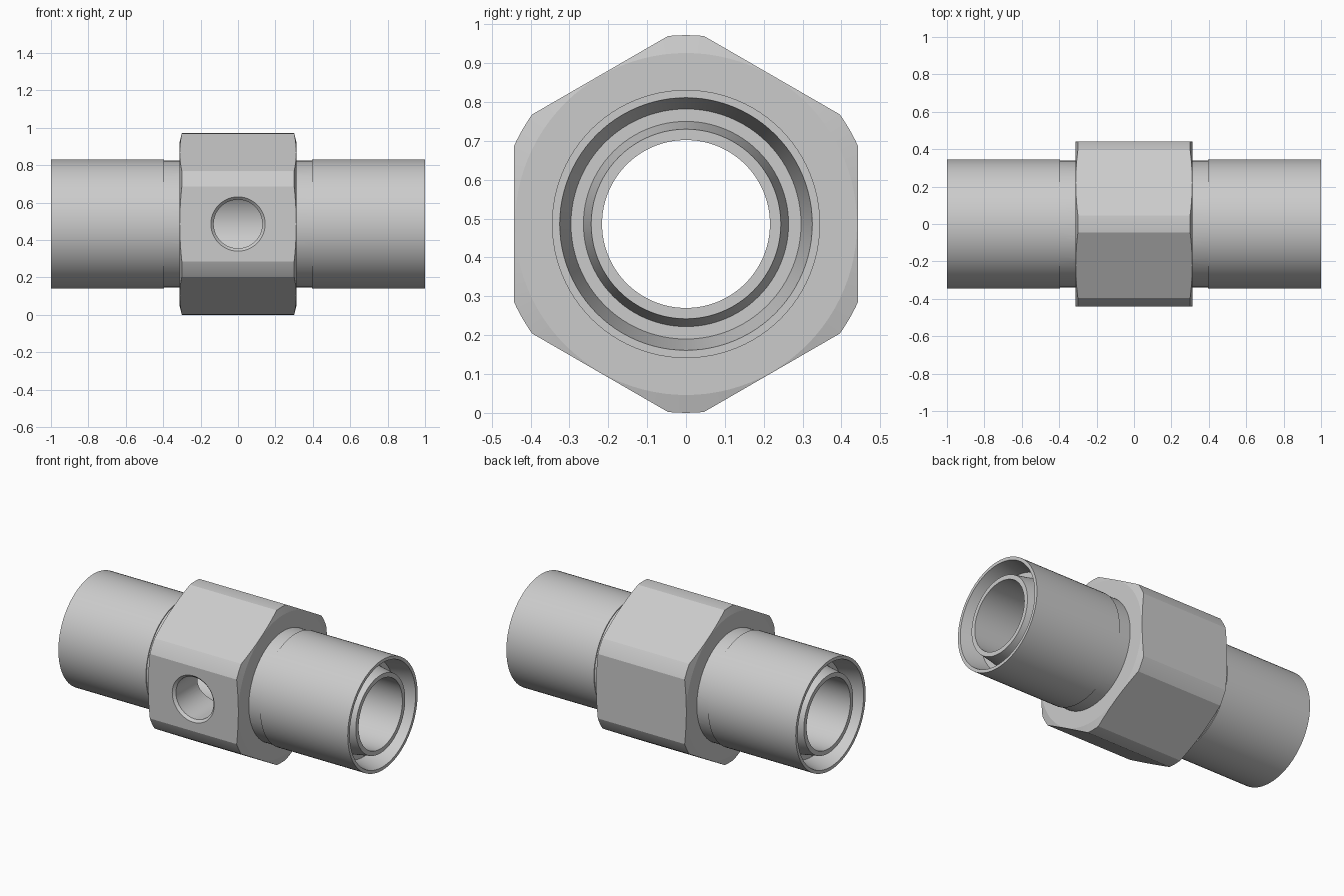
import bpy, bmesh, math
from mathutils import Matrix

if "Cube" in bpy.data.objects:
    bpy.data.objects.remove(bpy.data.objects["Cube"])

CZ = 0.486          # height of the main axis
SEGMENTS = 96

steel = bpy.data.materials.new("light_grey_steel")
steel.diffuse_color = (0.6, 0.6, 0.6, 1)
steel.use_nodes = True
steel.node_tree.nodes["Principled BSDF"].inputs["Base Color"].default_value = steel.diffuse_color


def finish(bm, name):
    bmesh.ops.recalc_face_normals(bm, faces=bm.faces)
    mesh = bpy.data.meshes.new(name)
    bm.to_mesh(mesh)
    bm.free()
    mesh.materials.append(steel)
    obj = bpy.data.objects.new(name, mesh)
    bpy.context.collection.objects.link(obj)
    return obj


def revolve(name, profile, turn=0.0):
    """Spin a closed (x, radius) outline about the x axis, then turn about z."""
    bm = bmesh.new()
    rings = []
    for i in range(SEGMENTS):
        a = 2 * math.pi * i / SEGMENTS
        rings.append([bm.verts.new((x, r * math.cos(a), r * math.sin(a))) for x, r in profile])
    n = len(profile)
    for i in range(SEGMENTS):
        p, q = rings[i], rings[(i + 1) % SEGMENTS]
        for j in range(n):
            k = (j + 1) % n
            if profile[j][1] or profile[k][1]:
                bm.faces.new((p[j], p[k], q[k], q[j]))
    bmesh.ops.remove_doubles(bm, verts=bm.verts, dist=1e-5)
    bmesh.ops.transform(bm, verts=bm.verts,
                        matrix=Matrix.Translation((0, 0, CZ)) @ Matrix.Rotation(turn, 4, 'Z'))
    return finish(bm, name)


def combine(obj, other, operation):
    mod = obj.modifiers.new(operation.lower(), 'BOOLEAN')
    mod.operation = operation
    mod.solver = 'EXACT'
    mod.object = other
    bpy.context.view_layer.objects.active = obj
    bpy.ops.object.modifier_apply(modifier=mod.name)
    bpy.data.objects.remove(other)


# Hexagonal centre block, points up and down
bm = bmesh.new()
bmesh.ops.create_cone(bm, cap_ends=True, segments=6, radius1=0.442 / math.cos(math.pi / 6),
                      radius2=0.442 / math.cos(math.pi / 6), depth=0.7)
bmesh.ops.transform(bm, verts=bm.verts, matrix=Matrix.Rotation(math.pi / 2, 4, 'Y'))
points_up = max(v.co.z for v in bm.verts) > 0.48
if not points_up:
    bmesh.ops.transform(bm, verts=bm.verts, matrix=Matrix.Rotation(math.pi / 6, 4, 'X'))
bmesh.ops.translate(bm, verts=bm.verts, vec=(0, 0, CZ))
fitting = finish(bm, "hex_pipe_fitting")

# Turned corners and end chamfers of the block
blank = revolve("turned_blank", [(-0.312, 0.28), (-0.312, 0.44), (-0.30, 0.486),
                                 (0.30, 0.486), (0.312, 0.44), (0.312, 0.28)])
combine(fitting, blank, 'INTERSECT')

# Pipe ends: neck, sleeve, tapered socket and inner nose, mirrored left to right
half = [(0.395, 0.339), (0.395, 0.345), (1.0, 0.345), (1.0, 0.325),
        (0.87, 0.296), (0.87, 0.264), (0.985, 0.244), (0.985, 0.216)]
pipe = revolve("pipe", half + [(-x, r) for x, r in reversed(half)])
combine(fitting, pipe, 'UNION')

# Countersunk side port on the front, opening into the bore
port = revolve("port_cutter", [(0.08, 0), (0.08, 0.13), (0.427, 0.13),
                               (0.462, 0.165), (0.462, 0)], -math.pi / 2)
combine(fitting, port, 'DIFFERENCE')

# Smooth round surfaces, crisp machined edges
bpy.ops.object.select_all(action='DESELECT')
fitting.select_set(True)
bpy.context.view_layer.objects.active = fitting
bpy.ops.object.shade_smooth_by_angle(angle=math.radians(12))
